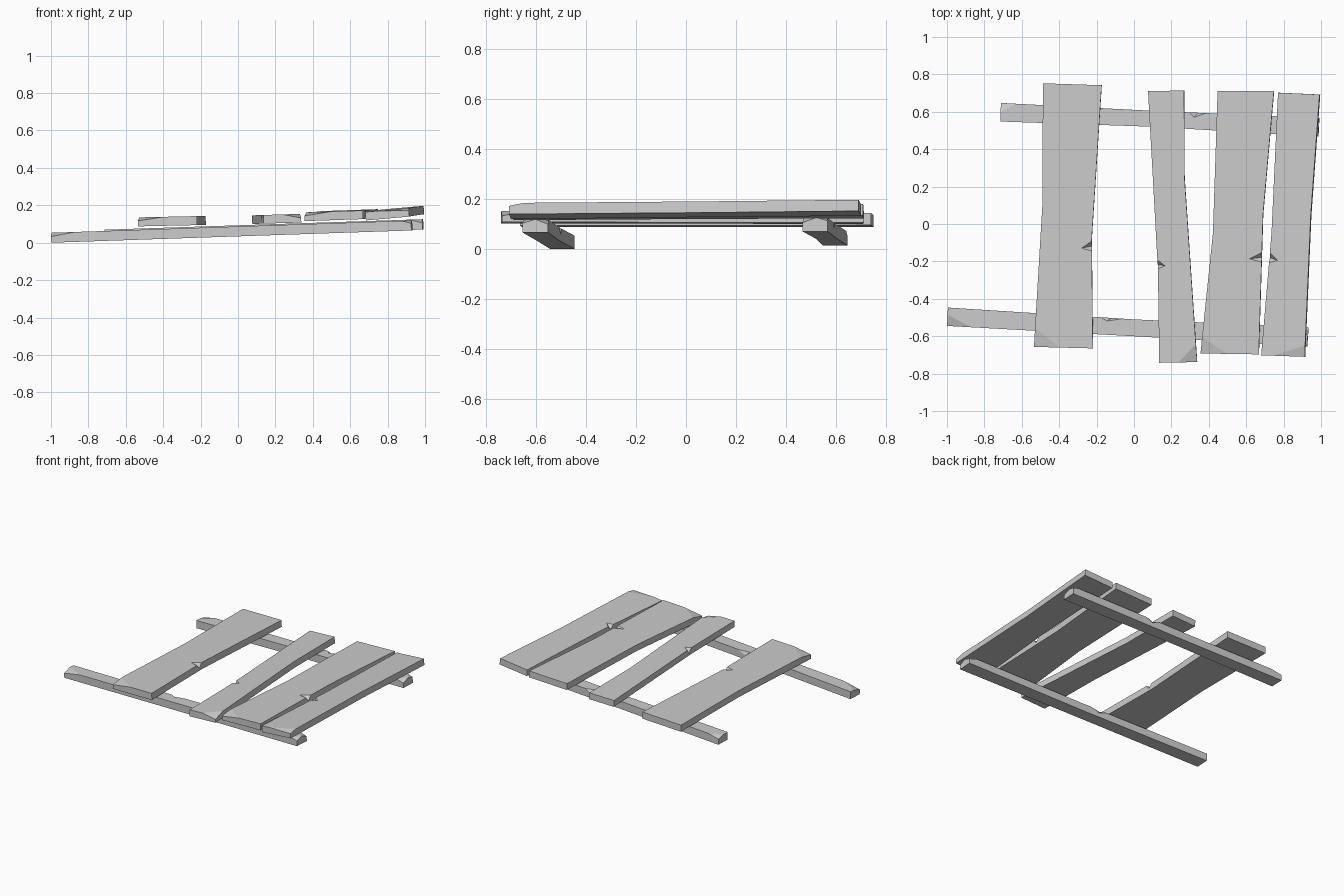
import bpy, bmesh
from mathutils import Vector

if "Cube" in bpy.data.objects:
    bpy.data.objects.remove(bpy.data.objects["Cube"])


def link(name, bm):
    bmesh.ops.recalc_face_normals(bm, faces=bm.faces)
    mesh = bpy.data.meshes.new(name)
    bm.to_mesh(mesh)
    bm.free()
    ob = bpy.data.objects.new(name, mesh)
    bpy.context.collection.objects.link(ob)
    return ob


def board(name, left, right, plane, thick, chips=(), notches=()):
    """Board between two long edges; plane = (z0, slope x, slope y) of its top."""
    z0, sx, sy = plane
    normal = Vector((-sx, -sy, 1)).normalized()
    sides = [[Vector((x, y, z0 + sx * x + sy * y)) for x, y in pts]
             for pts in (left, right)]
    bm = bmesh.new()
    top = [[bm.verts.new(p) for p in s] for s in sides]
    low = [[bm.verts.new(p - normal * thick) for p in s] for s in sides]
    for i in range(len(left) - 1):
        for r in (top, low):
            bm.faces.new((r[0][i], r[1][i], r[1][i + 1], r[0][i + 1]))
        for s in (0, 1):
            bm.faces.new((top[s][i], top[s][i + 1], low[s][i + 1], low[s][i]))
    for e in (0, -1):
        bm.faces.new((top[0][e], top[1][e], low[1][e], low[0][e]))

    # worn corners: slice off with a plane
    for s, e, along, across, down in chips:
        c = sides[s][e]
        nxt = sides[s][1 if e == 0 else -2]
        a = c + (nxt - c).normalized() * along
        b = c + (sides[1 - s][e] - c).normalized() * across
        d = c - normal * down
        n = (b - a).cross(d - a).normalized()
        if n.dot(c - a) < 0:
            n.negate()
        cut = bmesh.ops.bisect_plane(bm, geom=bm.verts[:] + bm.edges[:] + bm.faces[:],
                                     plane_co=a, plane_no=n, clear_outer=True)
        edges = [g for g in cut['geom_cut'] if isinstance(g, bmesh.types.BMEdge)]
        bmesh.ops.edgeloop_fill(bm, edges=edges)
    ob = link(name, bm)

    # splintered nicks along the edges
    for s, seg, t0, t1, depth, down in notches:
        p, q = sides[s][seg], sides[s][seg + 1]
        e1, e2 = p.lerp(q, t0), p.lerp(q, t1)
        mid = (e1 + e2) / 2
        inward = normal.cross(q - p).normalized()
        if inward.dot(sides[1 - s][seg] - p) < 0:
            inward.negate()
        cb = bmesh.new()
        for v in (e1, e2, e1.lerp(e2, 0.3) + inward * depth, mid - normal * down,
                  mid - inward * 0.04 + normal * 0.04):
            cb.verts.new(v)
        bmesh.ops.convex_hull(cb, input=cb.verts[:])
        cutter = link("nick_cutter", cb)
        cutter.hide_render = True
        mod = ob.modifiers.new("nick", 'BOOLEAN')
        mod.operation, mod.solver, mod.object = 'DIFFERENCE', 'EXACT', cutter
        bpy.context.view_layer.objects.active = ob
        bpy.ops.object.modifier_apply(modifier=mod.name)
        bpy.data.objects.remove(cutter)
    return ob


# Supporting rails
board("front_rail",
      [(-1, -0.545), (0, -0.60), (0.925, -0.655)],
      [(-0.995, -0.447), (0, -0.51), (0.932, -0.553)],
      (0.087, 0.034, 0), 0.053,
      chips=[(0, 0, 0.13, 0.06, 0.02), (1, -1, 0.06, 0.05, 0.02), (0, -1, 0.05, 0.05, 0.015)],
      notches=[(1, 0, 0.82, 0.94, 0.018, 0.025)])
board("back_rail",
      [(-0.715, 0.548), (0.1, 0.52), (0.985, 0.467)],
      [(-0.712, 0.647), (0.1, 0.605), (0.99, 0.567)],
      (0.093, 0.033, 0), 0.055,
      chips=[(0, -1, 0.07, 0.055, 0.02), (1, -1, 0.04, 0.045, 0.012), (1, 0, 0.08, 0.05, 0.015)],
      notches=[(1, 1, 0.22, 0.32, 0.025, 0.025)])

# Planks, left to right
board("plank_1",
      [(-0.535, -0.657), (-0.49, 0.1), (-0.487, 0.752)],
      [(-0.22, -0.665), (-0.226, -0.08), (-0.173, 0.742)],
      (0.147, 0.022, 0), 0.048,
      chips=[(0, 0, 0.1, 0.14, 0.018)],
      notches=[(1, 0, 0.89, 0.98, 0.055, 0.03)])
board("plank_2",
      [(0.135, -0.742), (0.128, -0.25), (0.075, 0.71)],
      [(0.337, -0.738), (0.27, 0.25), (0.268, 0.714)],
      (0.144, 0.03, 0), 0.046,
      chips=[(1, 0, 0.095, 0.1, 0.022)],
      notches=[(0, 1, 0.01, 0.06, 0.04, 0.03)])
board("plank_3",
      [(0.355, -0.692), (0.422, -0.05), (0.447, 0.712)],
      [(0.667, -0.697), (0.69, 0.05), (0.748, 0.71)],
      (0.151, 0.035, 0.003), 0.046,
      chips=[(0, 0, 0.09, 0.14, 0.018)],
      notches=[(1, 0, 0.66, 0.73, 0.065, 0.03)])
board("plank_4",
      [(0.68, -0.702), (0.735, -0.05), (0.77, 0.702)],
      [(0.912, -0.71), (0.945, 0.05), (0.992, 0.692)],
      (0.107, 0.088, 0.004), 0.045,
      chips=[(1, 0, 0.06, 0.17, 0.012)],
      notches=[(0, 0, 0.76, 0.84, 0.045, 0.03)])
